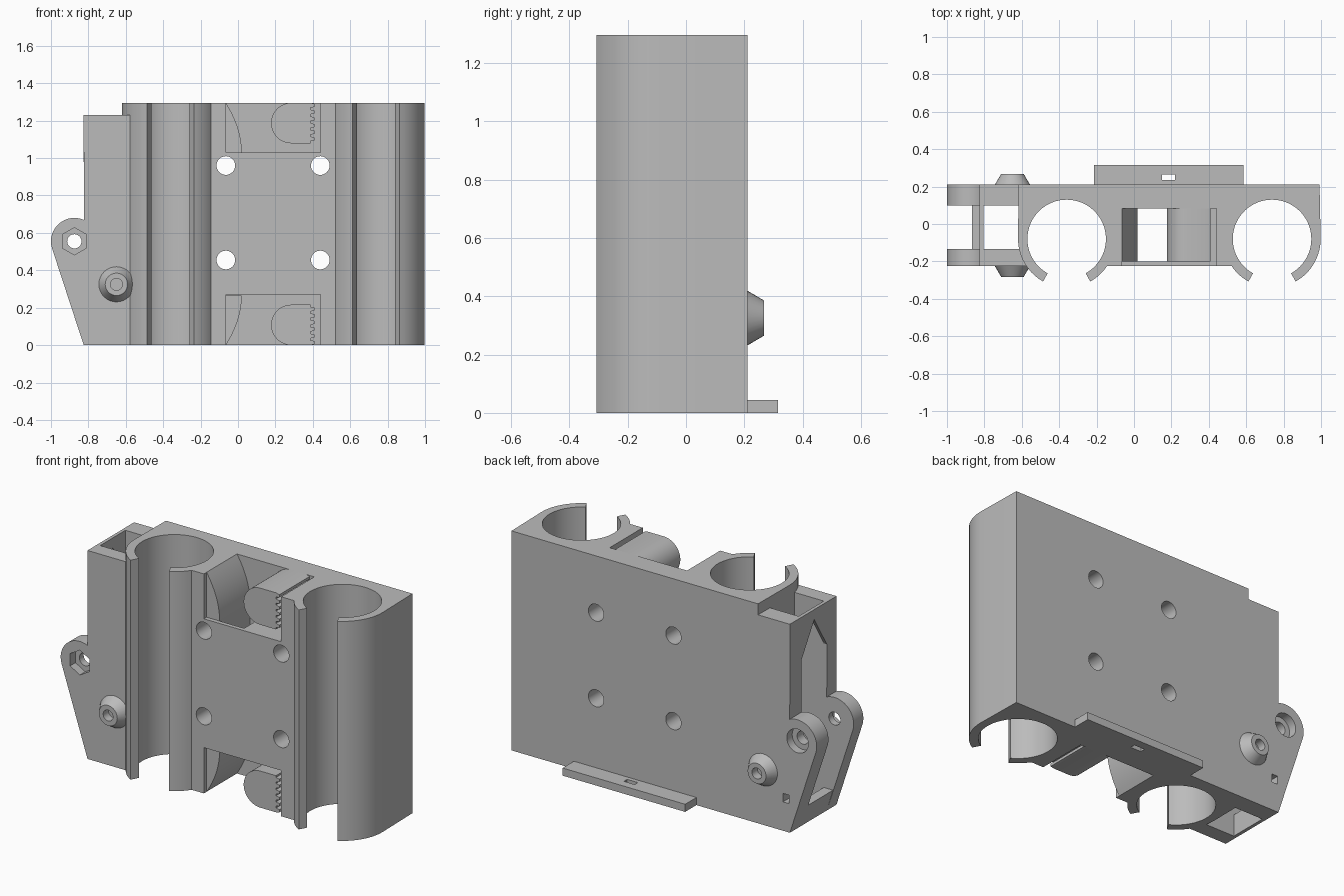
import bpy, bmesh
from math import cos, sin, radians, pi

cube = bpy.data.objects.get("Cube")
if cube:
    bpy.data.objects.remove(cube, do_unlink=True)

grey = bpy.data.materials.new("plain grey plastic")
grey.use_nodes = True
COLOUR = (0.5, 0.5, 0.5, 1)
grey.diffuse_color = COLOUR
grey.node_tree.nodes["Principled BSDF"].inputs["Base Color"].default_value = COLOUR

H = 1.295            # body height
FRONT, BACK = -0.225, 0.21
parts = []


def arc(cx, cy, r, a0, a1, n=24):
    return [(cx + r * cos(radians(a0 + (a1 - a0) * i / n)),
             cy + r * sin(radians(a0 + (a1 - a0) * i / n))) for i in range(n + 1)]


def ring(cx, cy, r, n=32, turn=0):
    return arc(cx, cy, r, turn, turn + 360, n)[:-1]


def rect(x0, x1, y0, y1):
    return [(x0, y0), (x1, y0), (x1, y1), (x0, y1)]


def prism(name, pts, axis, lo, hi, end_pts=None, keep=True):
    """Extrude a closed outline along an axis, optionally to a second outline."""
    place = {"x": lambda p, h: (h, p[0], p[1]),
             "y": lambda p, h: (p[0], h, p[1]),
             "z": lambda p, h: (p[0], p[1], h)}[axis]
    bm = bmesh.new()
    a = [bm.verts.new(place(p, lo)) for p in pts]
    b = [bm.verts.new(place(p, hi)) for p in (end_pts or pts)]
    bm.faces.new(a)
    bm.faces.new(b)
    n = len(a)
    for i in range(n):
        bm.faces.new((a[i], a[(i + 1) % n], b[(i + 1) % n], b[i]))
    bmesh.ops.recalc_face_normals(bm, faces=bm.faces)
    mesh = bpy.data.meshes.new(name)
    bm.to_mesh(mesh)
    bm.free()
    mesh.materials.append(grey)
    ob = bpy.data.objects.new(name, mesh)
    bpy.context.collection.objects.link(ob)
    if keep:
        parts.append(ob)
    return ob


def cut(ob, *args):
    """Subtract a prism from a part and bake the result."""
    tool = prism("cutter", *args, keep=False)
    tool.hide_render = True
    mod = ob.modifiers.new("cut", "BOOLEAN")
    mod.operation, mod.solver, mod.object = "DIFFERENCE", "EXACT", tool
    graph = bpy.context.evaluated_depsgraph_get()
    mesh = bpy.data.meshes.new_from_object(ob.evaluated_get(graph))
    ob.modifiers.clear()
    ob.data = mesh
    bpy.data.objects.remove(tool, do_unlink=True)


# Main body: two open clip tubes joined by a central block
TUBE_Y, R_IN, R_OUT = -0.08, 0.21, 0.26


def clip(cx, start, end):
    return (arc(cx, TUBE_Y, R_OUT, start, 241, 10)
            + arc(cx, TUBE_Y, R_IN, 241, -61, 56)
            + arc(cx, TUBE_Y, R_OUT, -61, end, 10))


outline = [(-0.617, BACK)] + clip(-0.36, 180, -34) + clip(0.738, 214, 0) + [(0.992, BACK)]
body = prism("clip_body", outline, "z", 0, H)

# Central channel, end pockets and bolt holes
cut(body, rect(0.02, 0.18, -0.2, 0.083), "z", -0.1, H + 0.1)
for lo, hi in ((-0.1, 0.27), (1.03, H + 0.1)):
    cut(body, rect(-0.065, 0.44, -0.4, 0.083), "z", lo, hi)
for x in (-0.065, 0.44):
    for z in (0.455, 0.96):
        cut(body, ring(x, z, 0.05), "y", -0.5, 0.5)

# Belt clamps at each end: flared cheek and toothed half-round finger
for label, mirror in (("upper", False), ("lower", True)):
    def flip(pts):
        return [(x, H - z) if mirror else (x, z) for x, z in pts]

    flare = [(0.02 - 0.085 * (i / 12) ** 2, 1.03 + 0.265 * i / 12) for i in range(13)]
    prism(label + "_cheek", flip(flare + [(-0.075, H), (-0.075, 1.03)]), "y", -0.2, 0.09)

    mid, r, teeth = 1.187, 0.108, 6
    finger = arc(0.285, mid, r, 90, 270)
    pitch = 2 * r / teeth
    for i in range(teeth):
        z = mid - r + i * pitch
        finger += [(0.388, z), (0.388, z + pitch * 0.3),
                   (0.41, z + pitch * 0.4), (0.41, z + pitch * 0.85)]
    finger += [(0.388, mid + r)]
    prism(label + "_belt_finger", flip(finger), "y", -0.2, 0.09)

# Foot ledge on the back with a small tie slot
ledge = prism("foot_ledge", rect(-0.215, 0.585, BACK - 0.01, 0.315), "z", 0, 0.045)
cut(ledge, rect(0.15, 0.22, 0.235, 0.265), "z", -0.1, 0.1)

# Hollow side arm: two cheek plates with rounded ears
EAR = (-0.875, 0.555)
BOSS = (-0.65, 0.325)
IN_F, IN_B = -0.135, 0.1


def plate_outline(right):
    return ([(right, 0), (-0.825, 0)] + arc(*EAR, 0.125, 198, 66)
            + [(-0.825, 1.23), (right, 1.23)])


front_plate = prism("arm_front_plate", plate_outline(-0.578), "y", FRONT, IN_F)
back_plate = prism("arm_back_plate", plate_outline(-0.612), "y", IN_B, BACK)
for plate in (front_plate, back_plate):
    cut(plate, ring(*EAR, 0.038), "y", -0.5, 0.5)
cut(front_plate, ring(*EAR, 0.073, 6, 30), "y", -0.4, FRONT + 0.05)
cut(back_plate, ring(*EAR, 0.07), "y", BACK - 0.05, 0.4)
cut(back_plate, rect(-0.82, -0.78, 0.17, 0.22), "y", 0, 0.4)

# Arm end wall with a pointed opening, and the bar closing its foot
prism("arm_end_wall", [(IN_F, 1.23), (IN_F, 0.98), ((IN_F + IN_B) / 2, 1.17),
                       (IN_B, 0.98), (IN_B, 1.23)], "x", -0.825, -0.805)
prism("arm_foot_bar", [(-0.805, 0), (-0.825, 0), (-0.865, 0.13), (-0.805, 0.13)],
      "y", IN_F, IN_B)

# Tapered bosses on both faces of the arm, with blind screw holes
for label, y0, y1 in (("front", FRONT + 0.01, -0.283), ("back", BACK - 0.01, 0.268)):
    boss = prism(label + "_boss", ring(*BOSS, 0.1), "y", y0, y1, ring(*BOSS, 0.06))
    side = 1 if y1 > 0 else -1
    cut(boss, ring(*BOSS, 0.032), "y", y1 - side * 0.05, y1 + side * 0.1)

# Smooth round surfaces while keeping edges crisp
bpy.ops.object.select_all(action="DESELECT")
for ob in parts:
    ob.select_set(True)
bpy.context.view_layer.objects.active = body
bpy.ops.object.shade_smooth_by_angle(angle=pi / 6)
